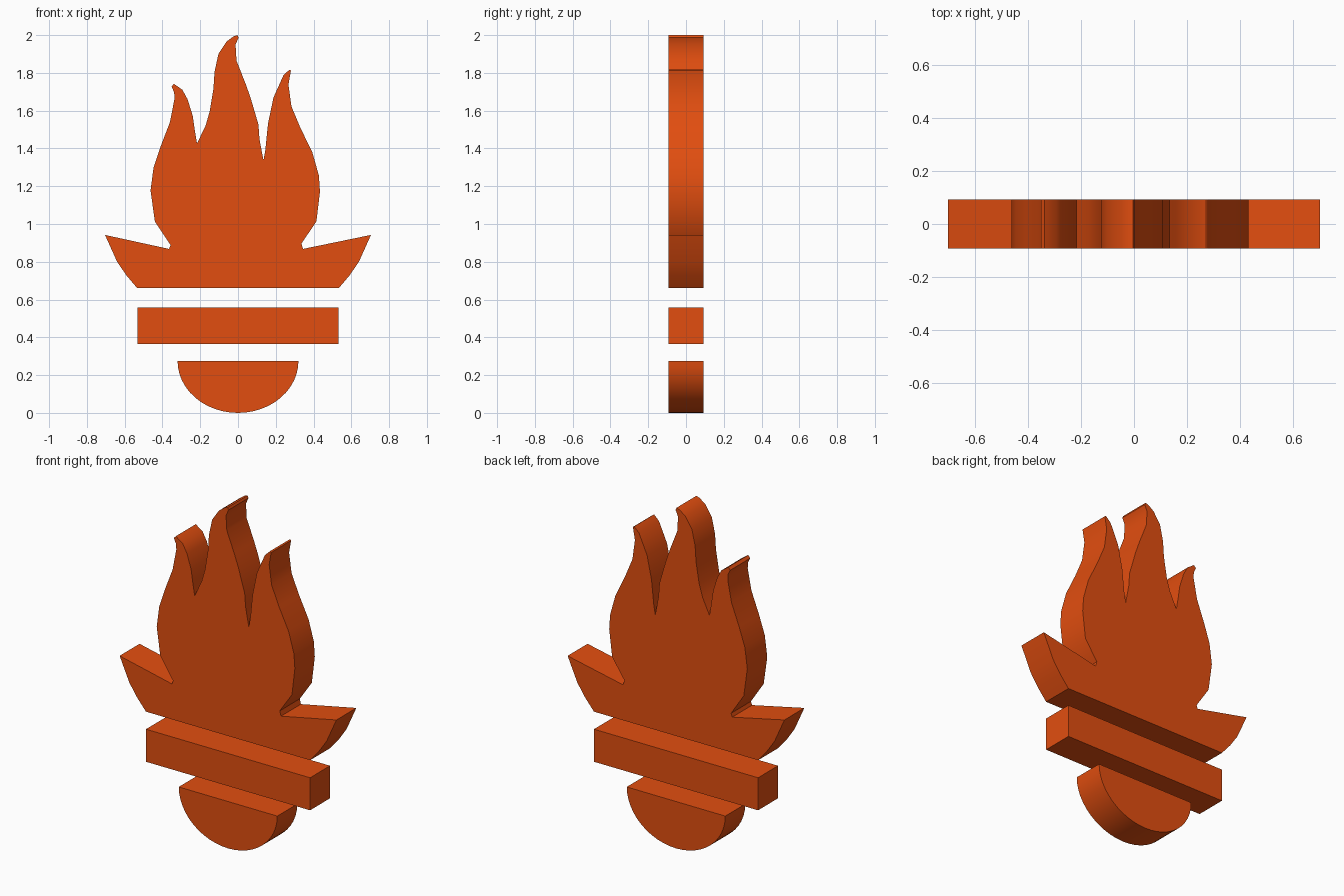
import bpy, bmesh, math

if "Cube" in bpy.data.objects:
    bpy.data.objects.remove(bpy.data.objects["Cube"])

DEPTH = 0.0925  # half thickness

orange = bpy.data.materials.new("burnt orange")
orange.diffuse_color = (0.76, 0.076, 0.005, 1)
orange.use_nodes = True
orange.node_tree.nodes["Principled BSDF"].inputs["Base Color"].default_value = orange.diffuse_color


def plate(name, outline):
    """Extrude an x/z outline through the full thickness."""
    bm = bmesh.new()
    front = [bm.verts.new((x, -DEPTH, z)) for x, z in outline]
    back = [bm.verts.new((x, DEPTH, z)) for x, z in outline]
    n = len(outline)
    caps = [bm.faces.new(front), bm.faces.new(back[::-1])]
    for i in range(n):
        j = (i + 1) % n
        bm.faces.new((front[j], front[i], back[i], back[j]))
    bmesh.ops.recalc_face_normals(bm, faces=bm.faces)
    bmesh.ops.triangulate(bm, faces=caps, ngon_method='EAR_CLIP')
    mesh = bpy.data.meshes.new(name)
    bm.to_mesh(mesh)
    bm.free()
    mesh.materials.append(orange)
    obj = bpy.data.objects.new(name, mesh)
    bpy.context.collection.objects.link(obj)
    bpy.ops.object.select_all(action='DESELECT')
    obj.select_set(True)
    bpy.context.view_layer.objects.active = obj
    bpy.ops.object.shade_smooth_by_angle(angle=math.radians(35))
    return obj


# Flame outline, clockwise, one list per tongue
left_tongue = [(-.365, .868), (-.357, .888), (-.44, 1.013), (-.463, 1.177),
               (-.447, 1.30), (-.41, 1.41), (-.36, 1.54), (-.336, 1.664),
               (-.338, 1.698), (-.352, 1.727), (-.339, 1.742), (-.294, 1.71),
               (-.267, 1.66), (-.24, 1.574), (-.23, 1.505), (-.217, 1.426)]
middle_tongue = [(-.172, 1.52), (-.15, 1.595), (-.13, 1.717), (-.124, 1.807),
                 (-.103, 1.902), (-.06, 1.966), (-.024, 1.993), (-.003, 2.0),
                 (.003, 1.987), (-.013, 1.95), (-.008, 1.865), (.04, 1.743),
                 (.066, 1.67), (.108, 1.527), (.114, 1.447), (.135, 1.336)]
right_tongue = [(.145, 1.394), (.159, 1.532), (.188, 1.67), (.24, 1.786),
                (.272, 1.817), (.28, 1.812), (.267, 1.738), (.283, 1.622),
                (.33, 1.51), (.394, 1.378), (.428, 1.257), (.434, 1.172),
                (.415, 1.013), (.336, .897), (.344, .868)]
# Pointed bowl below the flame, mirrored
bowl_right = [(.704, .942), (.64, .80), (.59, .727), (.533, .66)]
bowl_left = [(-x, z) for x, z in reversed(bowl_right)]
plate("flame_and_bowl",
      bowl_left + left_tongue + middle_tongue + right_tongue + bowl_right)

# Straight bar
plate("bar", [(-.533, .366), (-.533, .557), (.533, .557), (.533, .366)])

# Half-round base
SIDES = 24
plate("half_round_base",
      [(.32 * math.cos(math.pi * i / SIDES),
        .275 - .275 * math.sin(math.pi * i / SIDES)) for i in range(SIDES + 1)])
